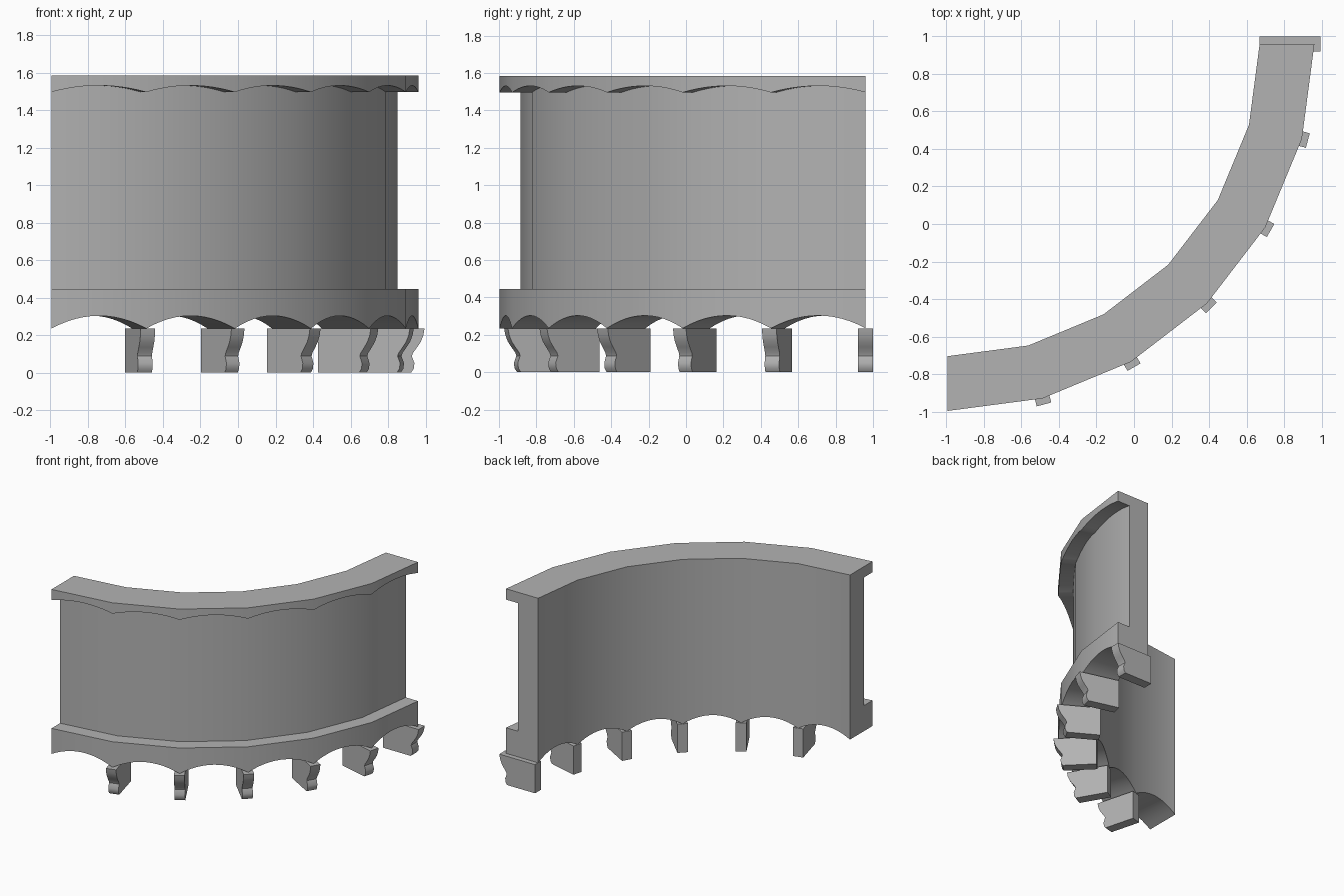
import bpy, bmesh, math
from mathutils import Vector

if "Cube" in bpy.data.objects:
    bpy.data.objects.remove(bpy.data.objects["Cube"])

CX, CY = -0.995, 0.96                      # centre of the quarter circle
R_IN, R_WALL, R_OUT = 1.665, 1.846, 1.957  # inner face, wall face, moulding face
BAYS, STEPS = 6, 12
BAY = math.radians(90 / BAYS)

stone = bpy.data.materials.new("grey_stone")
stone.diffuse_color = (0.45, 0.45, 0.45, 1)
stone.use_nodes = True
stone.node_tree.nodes["Principled BSDF"].inputs["Base Color"].default_value = stone.diffuse_color


def polar(r, a):
    return CX + r * math.sin(a), CY - r * math.cos(a)


def finish(name, bm):
    bmesh.ops.recalc_face_normals(bm, faces=bm.faces)
    me = bpy.data.meshes.new(name)
    bm.to_mesh(me)
    bm.free()
    me.materials.append(stone)
    ob = bpy.data.objects.new(name, me)
    bpy.context.collection.objects.link(ob)
    bpy.ops.object.select_all(action='DESELECT')
    ob.select_set(True)
    bpy.context.view_layer.objects.active = ob
    bpy.ops.object.shade_smooth_by_angle(angle=math.radians(32))
    return ob


def skin(bm, rings):
    # joins matching closed rings and caps both ends
    n = len(rings[0])
    for a, b in zip(rings, rings[1:]):
        for i in range(n):
            j = (i + 1) % n
            bm.faces.new((a[i], a[j], b[j], b[i]))
    bm.faces.new(rings[0])
    bm.faces.new(rings[-1][::-1])


def round_shading(me):
    # upright curved faces are shaded as one even curve about the centre
    normals = [Vector(c.vector) for c in me.corner_normals]
    for p in me.polygons:
        for li in p.loop_indices:
            co = me.vertices[me.loops[li].vertex_index].co
            radial = Vector((co.x - CX, co.y - CY, 0)).normalized()
            d = radial.dot(p.normal)
            if abs(d) > 0.95:
                normals[li] = radial if d > 0 else -radial
    me.normals_split_custom_set([tuple(v) for v in normals])


# Curved wall with scalloped base band and top cornice
bm = bmesh.new()
rings = []
for k in range(BAYS * STEPS + 1):
    bay = min(k // STEPS, BAYS - 1)
    t = k / STEPS - bay
    arch = 4 * t * (1 - t)
    low, high = 0.235 + 0.068 * arch, 1.496 + 0.035 * arch
    profile = [(R_IN, low), (R_IN, 1.585), (R_OUT, 1.585), (R_OUT, high),
               (R_WALL, high), (R_WALL, 0.445), (R_OUT, 0.445), (R_OUT, low)]
    ring = []
    for r, z in profile:
        x0, y0 = polar(r, bay * BAY)
        x1, y1 = polar(r, (bay + 1) * BAY)
        ring.append(bm.verts.new((x0 + (x1 - x0) * t, y0 + (y1 - y0) * t, z)))
    rings.append(ring)
skin(bm, rings)
wall = finish("curved_parapet_wall", bm)
round_shading(wall.data)

# Scrolled support brackets, one under each bay joint
BRACKET = [(R_IN, 0), (1.918, 0), (1.932, 0.02), (1.936, 0.05), (1.922, 0.088),
           (1.928, 0.105), (1.95, 0.135), (1.97, 0.165), (1.983, 0.198),
           (1.99, 0.235), (R_IN, 0.235)]
for i in range(1, BAYS + 1):
    a = i * BAY
    bm = bmesh.new()
    rings = []
    for s in (-0.04, 0.04):
        ring = []
        for r, z in BRACKET:
            x, y = polar(r, a)
            ring.append(bm.verts.new((x + s * math.cos(a), y + s * math.sin(a), z)))
        rings.append(ring)
    skin(bm, rings)
    finish(f"bracket_{i}", bm)
